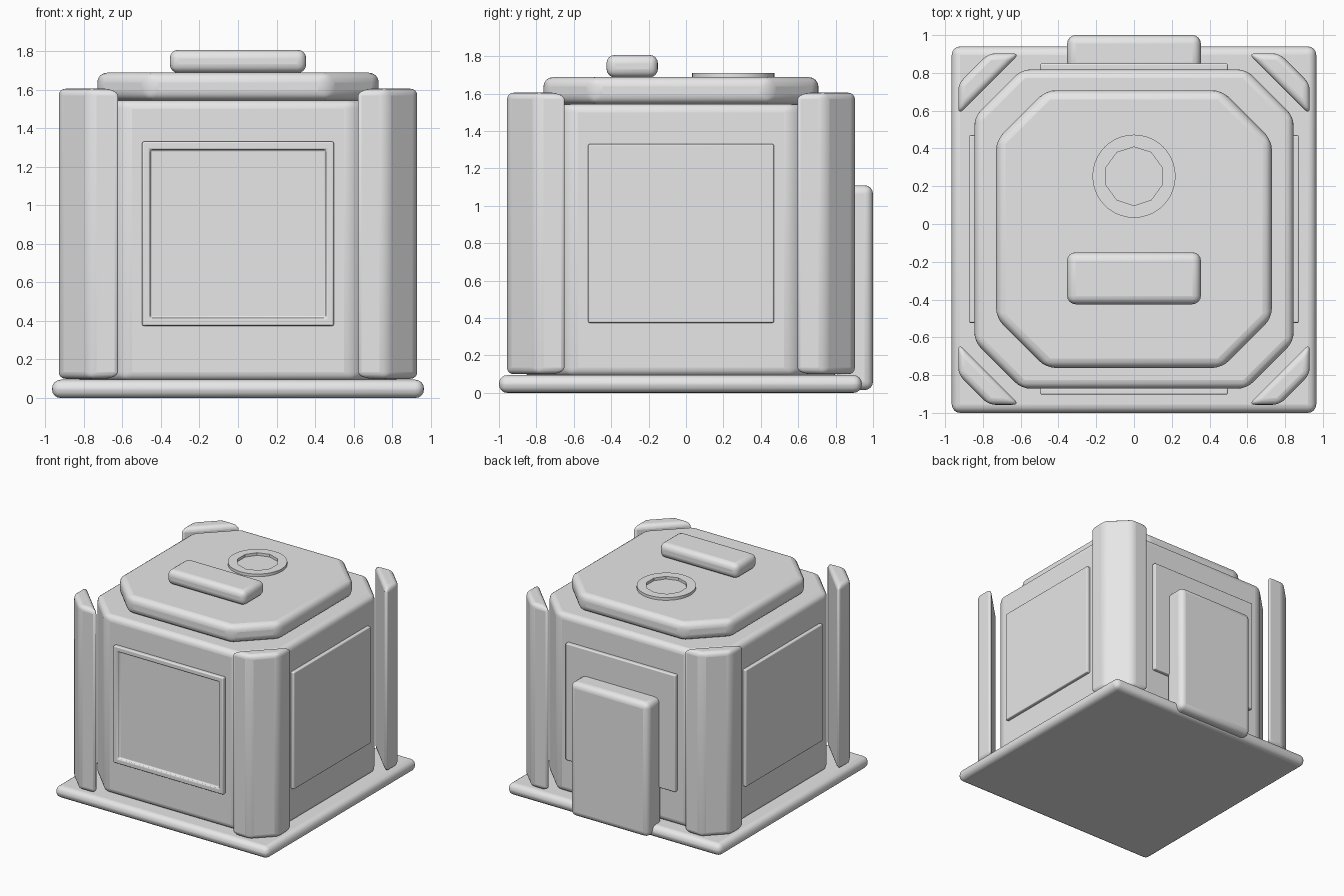
import bpy, bmesh, math
from mathutils import Vector

if "Cube" in bpy.data.objects:
    bpy.data.objects.remove(bpy.data.objects["Cube"])

grey = bpy.data.materials.new("plain grey")
grey.diffuse_color = (0.8, 0.8, 0.8, 1)
grey.use_nodes = True
grey.node_tree.nodes["Principled BSDF"].inputs["Base Color"].default_value = grey.diffuse_color
CY = -0.027  # centre of the body in y


def finish(name, bm, bevel=0.0, segments=4):
    """Turn a bmesh into a bevelled, smoothly shaded object."""
    bmesh.ops.recalc_face_normals(bm, faces=bm.faces)
    mesh = bpy.data.meshes.new(name)
    bm.to_mesh(mesh)
    bm.free()
    ob = bpy.data.objects.new(name, mesh)
    bpy.context.collection.objects.link(ob)
    mesh.materials.append(grey)
    if bevel:
        mod = ob.modifiers.new("rounded edges", 'BEVEL')
        mod.width = bevel
        mod.segments = segments
        mod.limit_method = 'ANGLE'
        mod.angle_limit = math.radians(30)
    bpy.ops.object.select_all(action='DESELECT')
    ob.select_set(True)
    bpy.context.view_layer.objects.active = ob
    bpy.ops.object.shade_smooth_by_angle(angle=math.radians(35))
    return ob


def prism(name, outline, z0, z1, bevel):
    """Extrude a flat outline from z0 to z1."""
    bm = bmesh.new()
    face = bm.faces.new([bm.verts.new((x, y, z0)) for x, y in outline])
    ext = bmesh.ops.extrude_face_region(bm, geom=[face])
    verts = [g for g in ext['geom'] if isinstance(g, bmesh.types.BMVert)]
    bmesh.ops.translate(bm, verts=verts, vec=(0, 0, z1 - z0))
    return finish(name, bm, bevel)


def box(name, x0, x1, y0, y1, z0, z1, bevel):
    return prism(name, [(x0, y0), (x1, y0), (x1, y1), (x0, y1)], z0, z1, bevel)


def octagon(hx, hy, cut):
    """Rectangle outline with its corners cut off."""
    return [(x, y + CY) for x, y in (
        (hx, cut - hy), (hx, hy - cut), (hx - cut, hy), (cut - hx, hy),
        (-hx, hy - cut), (-hx, cut - hy), (cut - hx, -hy), (hx - cut, -hy))]


# Base plate, body and lid
box("base_plate", -0.965, 0.965, -1.0, 0.94, 0, 0.095, 0.045)
prism("body", octagon(0.845, 0.845, 0.25), 0.09, 1.545, 0.045)
prism("lid", octagon(0.73, 0.735, 0.265), 1.545, 1.688, 0.05)

# Corner guards
for name, sx, sy in (("front_left", -1, -1), ("front_right", 1, -1),
                     ("back_left", -1, 1), ("back_right", 1, 1)):
    profile = [(0.93, 0.605), (0.93, 0.77), (0.77, 0.93), (0.605, 0.93)]
    prism("corner_guard_" + name, [(sx * x, sy * y + CY) for x, y in profile],
          0.1, 1.605, 0.035)

# Side and back panels
box("right_panel", 0.84, 0.874, -0.523, 0.47, 0.375, 1.33, 0.008)
box("left_panel", -0.874, -0.84, -0.523, 0.47, 0.375, 1.33, 0.008)
box("back_panel", -0.497, 0.497, 0.812, 0.85, 0.375, 1.33, 0.008)

# Front panel with a recessed centre
bm = bmesh.new()
bmesh.ops.create_cube(bm, size=1)
for v in bm.verts:
    v.co = Vector((v.co.x * 0.994, -0.885 + v.co.y * 0.036, 0.8525 + v.co.z * 0.955))
bm.normal_update()
front = min(bm.faces, key=lambda f: f.calc_center_median().y)
bmesh.ops.inset_region(bm, faces=[front], thickness=0.056)
bmesh.ops.inset_region(bm, faces=[front], thickness=0.006)
bmesh.ops.translate(bm, verts=front.verts, vec=(0, 0.02, 0))
finish("front_panel", bm, 0.008, 3)

# Back pack and top handle
box("back_pack", -0.354, 0.354, 0.81, 1.0, 0.015, 1.11, 0.045)
box("top_handle", -0.354, 0.354, -0.425, -0.15, 1.687, 1.807, 0.045)

# Flat ring on the lid: round outside, ten-sided opening
bm = bmesh.new()
N = 40
rings = []
for z in (1.68, 1.71):
    outer, inner = [], []
    for i in range(N):
        a = math.tau * i / N + math.pi / 2
        outer.append(bm.verts.new((0.22 * math.cos(a), 0.253 + 0.22 * math.sin(a), z)))
        # Distance to a straight edge of the ten-sided opening
        d = ((i % 4) / 4 - 0.5) * math.tau / 10
        r = 0.155 * math.cos(math.pi / 10) / math.cos(d)
        inner.append(bm.verts.new((r * math.cos(a), 0.253 + r * math.sin(a), z)))
    rings += [outer, inner]
o0, i0, o1, i1 = rings
for k in range(N):
    n = (k + 1) % N
    for a, b in ((o0, o1), (o1, i1), (i1, i0), (i0, o0)):
        bm.faces.new((a[k], a[n], b[n], b[k]))
finish("lid_ring", bm)
